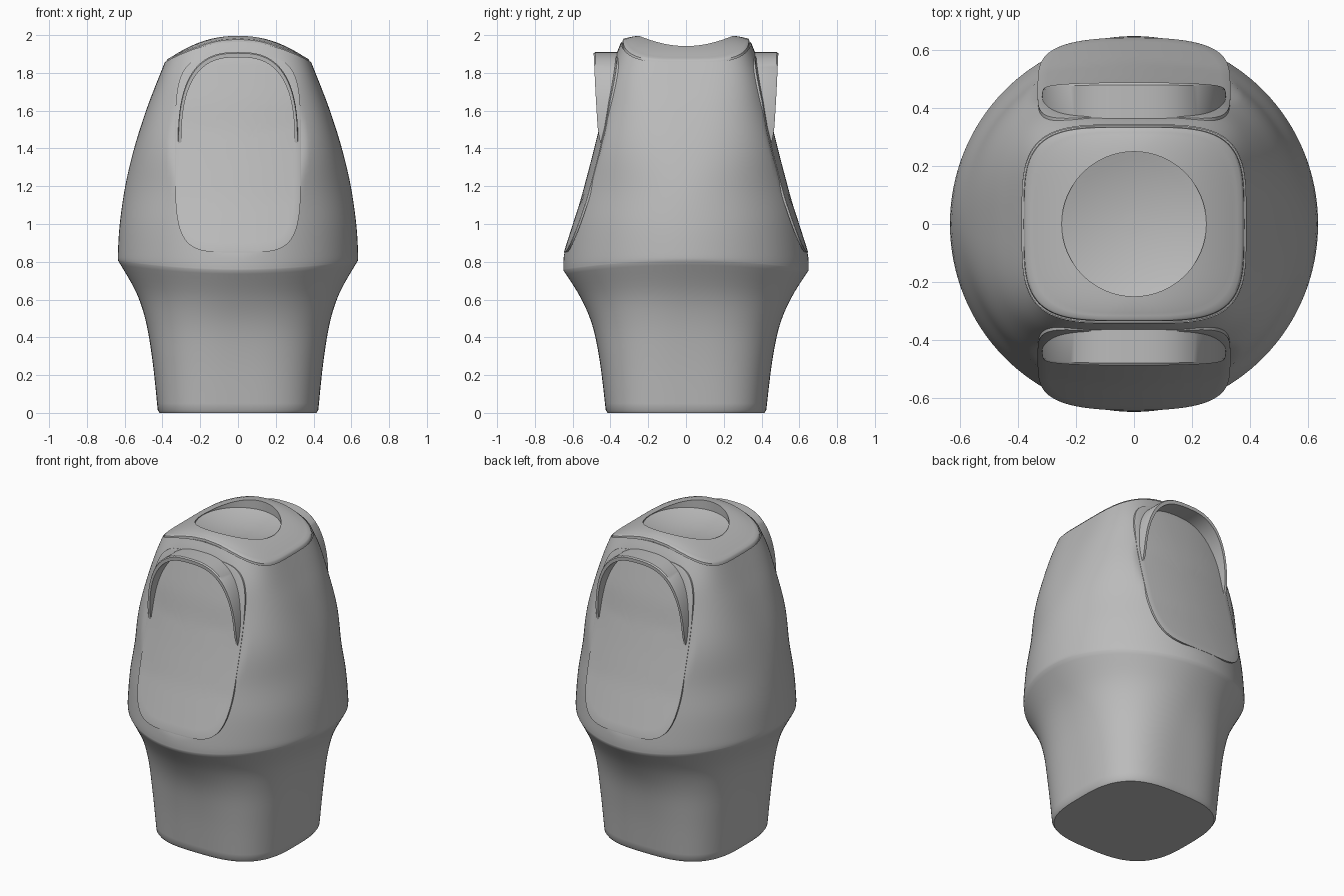
import bpy, bmesh, math

if "Cube" in bpy.data.objects:
    bpy.data.objects.remove(bpy.data.objects["Cube"])

SEG = 128
grey = bpy.data.materials.new("matte grey")
grey.use_nodes = True
grey.diffuse_color = (0.5, 0.5, 0.5, 1)
bsdf = grey.node_tree.nodes["Principled BSDF"]
bsdf.inputs["Base Color"].default_value = (0.5, 0.5, 0.5, 1)
bsdf.inputs["Roughness"].default_value = 0.6


def spow(v, p):
    return math.copysign(abs(v) ** p, v)


def oval(rx, ry, n, i, count=SEG):
    """Point i on a superellipse."""
    a = 2 * math.pi * i / count
    return rx * spow(math.cos(a), 2 / n), ry * spow(math.sin(a), 2 / n)


def lerp_table(table, v):
    for (a, fa), (b, fb) in zip(table, table[1:]):
        if v <= b:
            t = max(0, (v - a) / (b - a))
            return fa + (fb - fa) * t
    return table[-1][1]


def smooth_rings(keys, steps=5):
    """Catmull-Rom through the key sections."""
    out = []
    pad = [keys[0]] + keys + [keys[-1]]
    for p, q, r, s in zip(pad, pad[1:], pad[2:], pad[3:]):
        for k in range(steps):
            t = k / steps
            out.append([0.5 * (2 * b + (c - a) * t + (2 * a - 5 * b + 4 * c - d) * t * t
                               + (3 * b - a - 3 * c + d) * t ** 3)
                        for a, b, c, d in zip(p, q, r, s)])
    return out + [keys[-1]]


def skin(name, rings, cap_start=False, cap_end=False, closed=True, angle=35):
    """Join rows of points into a surface."""
    bm = bmesh.new()
    rows = [[bm.verts.new(p) for p in ring] for ring in rings]
    n = len(rows[0])
    for a, b in zip(rows, rows[1:]):
        for i in range(n if closed else n - 1):
            j = (i + 1) % n
            bm.faces.new((a[i], a[j], b[j], b[i]))
    if cap_start:
        bm.faces.new(rows[0][::-1])
    if cap_end:
        bm.faces.new(rows[-1])
    bmesh.ops.recalc_face_normals(bm, faces=bm.faces)
    mesh = bpy.data.meshes.new(name)
    bm.to_mesh(mesh)
    bm.free()
    mesh.materials.append(grey)
    ob = bpy.data.objects.new(name, mesh)
    bpy.context.collection.objects.link(ob)
    bpy.ops.object.select_all(action="DESELECT")
    ob.select_set(True)
    bpy.context.view_layer.objects.active = ob
    bpy.ops.object.shade_smooth_by_angle(angle=math.radians(angle))
    return ob


# Centre depth of the flattened front and back faces, by height
FLAT = [(0.78, 0.66), (0.85, 0.643), (1.0, 0.595), (1.13, 0.553), (1.33, 0.5),
        (1.5, 0.457), (1.65, 0.43), (1.9, 0.37), (1.97, 0.342)]


def flat_depth(x, z):
    return lerp_table(FLAT, z) - 0.03 * (x / 0.33) ** 2


# Body sections: side height, front height, half width, half depth, squareness
skirt = [(0.015, 0.015, 0.425, 0.425, 3), (0.27, 0.27, 0.452, 0.456, 2.8),
         (0.48, 0.46, 0.487, 0.495, 2.5), (0.64, 0.61, 0.54, 0.558, 2.2),
         (0.805, 0.755, 0.634, 0.649, 2)]
upper = [(0.805, 0.755, 0.634, 0.649, 2), (0.84, 0.82, 0.636, 0.648, 2),
         (1.0, 1.0, 0.626, 0.63, 2), (1.2, 1.2, 0.597, 0.6, 2),
         (1.4, 1.4, 0.55, 0.54, 2.4), (1.6, 1.6, 0.487, 0.465, 2.9),
         (1.75, 1.79, 0.43, 0.41, 3.4), (1.857, 1.965, 0.387, 0.343, 4)]
sections = [(0, 0, 0.415, 0.415, 3)] + smooth_rings(skirt) + smooth_rings(upper)[1:]
body = []
for zx, zy, rx, ry, n in sections:
    ring = []
    for i in range(SEG):
        x, y = oval(rx, ry, n, i)
        z = zx + (zy - zx) * (1 - (x / rx) ** 2)
        if z > 0.8 and abs(x) < 0.36:
            y = math.copysign(min(abs(y), flat_depth(x, z)), y)
        ring.append((x, y, z))
    body.append(ring)
skin("body", body, cap_start=True)


# Saddle-shaped cap with a round dish
def saddle(x, y):
    return 2.0 - 0.93 * x * x - 0.02 * min(1, abs(y) / 0.33) ** 6


cap = []
for size, lift in ((1.0, -0.012), (0.985, -0.012), (0.98, 0.002), (0.96, 0.006)):
    ring = [oval(0.387 * size, 0.341 * size, 4, i) for i in range(SEG)]
    cap.append([(x, y, saddle(x, y) + lift - 0.004) for x, y in ring])
for k in range(1, 9):
    t = k / 8
    ring = []
    for i in range(SEG):
        (x, y), (u, v) = oval(0.372, 0.327, 4, i), oval(0.25, 0.25, 2, i)
        x, y = x + (u - x) * t, y + (v - y) * t
        ring.append((x, y, saddle(x, y)))
    cap.append(ring)
for k in range(9):
    r = 0.25 * (1 - k / 9)
    ring = [oval(r, r, 2, i) for i in range(SEG)]
    cap.append([(x, y, 1.9 + 0.038 * (r / 0.25) ** 2) for x, y in ring])
skin("top_cap", cap, cap_end=True)

# Hood outline: half width by height, traced as an arch
def arch(width, top, steps=48):
    pts = []
    for k in range(steps + 1):
        a = math.pi * k / steps
        s = spow(math.sin(a), 2 / 2.7)
        pts.append((width * spow(math.cos(a), 2 / 2.7), 1.41 + (top - 1.41) * s))
    return pts


def hood_lip(z):
    return lerp_table([(1.41, 0.448), (1.5, 0.467), (1.7, 0.479), (1.91, 0.489)], z)


for side, label in ((-1, "front"), (1, "back")):
    # Rounded panel lying on the flattened face
    rings = []
    for size, lift in [(1, -0.01), (1, 0.002), (0.985, 0.004)] + [(s / 10, 0.004) for s in range(9, 0, -1)]:
        ring = []
        for i in range(96):
            x, dz = oval(0.333 * size, 0.52 * size, 4.5, i, 96)
            z = 1.37 + dz
            ring.append((x, side * (flat_depth(x, z) + lift), z))
        rings.append(ring)
    skin(label + "_panel", rings, cap_end=True)

    # Overhanging hood shell
    outer, inner = arch(0.318, 1.91), arch(0.3, 1.882)
    rows = [[(x, side * 0.34, z) for x, z in outer],
            [(x, side * (hood_lip(z) - 0.008), z) for x, z in outer],
            [(x * 0.99, side * hood_lip(z), z - 0.006) for x, z in outer],
            [(x, side * hood_lip(z), z) for x, z in inner],
            [(x, side * 0.34, z) for x, z in inner]]
    skin(label + "_hood", rows, closed=False)
